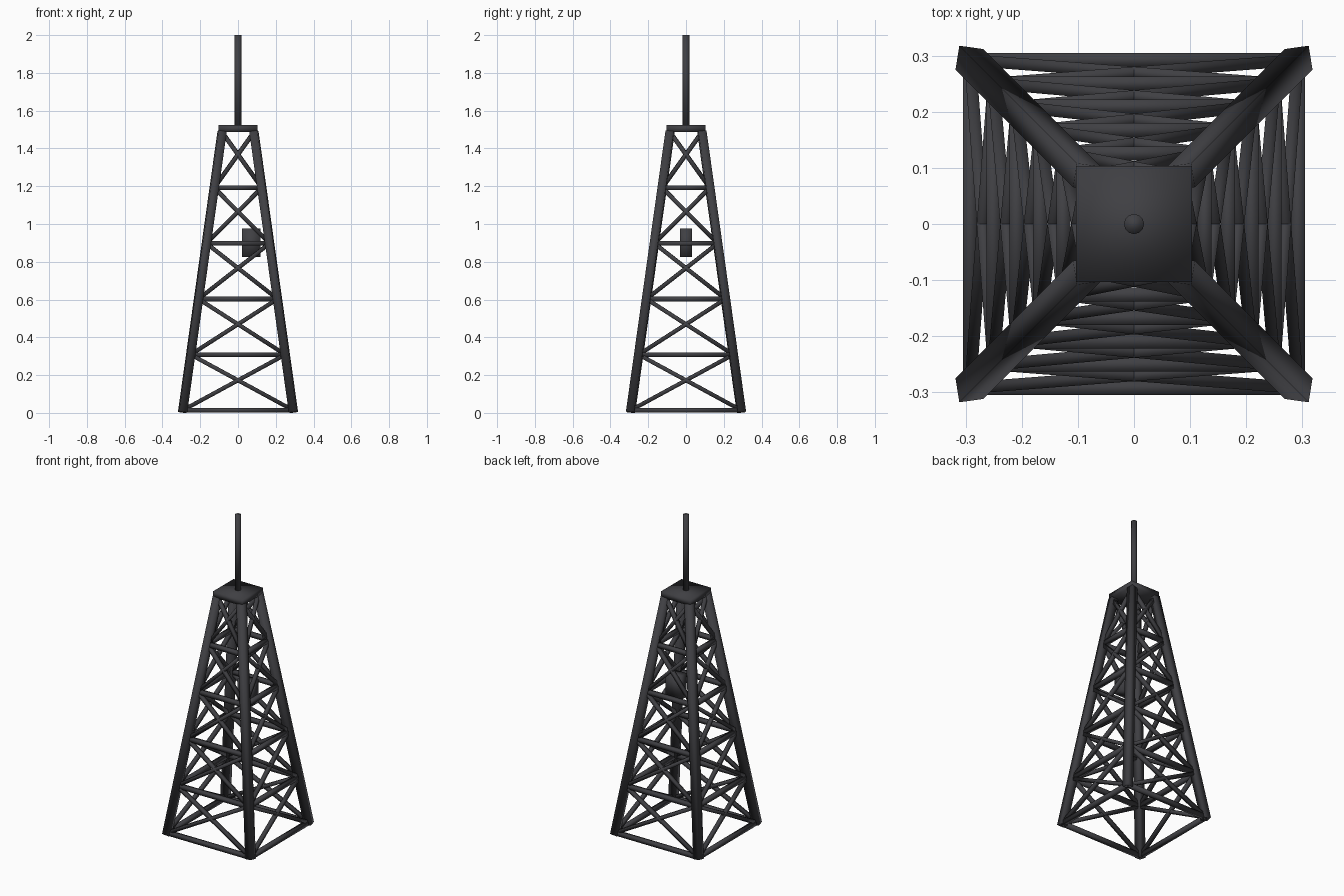
import bpy, bmesh, math
from mathutils import Vector, Matrix

if "Cube" in bpy.data.objects:
    bpy.data.objects.remove(bpy.data.objects["Cube"])

steel = bpy.data.materials.new("dark steel")
steel.diffuse_color = (0.05, 0.05, 0.056, 1)
steel.use_nodes = True
steel.node_tree.nodes["Principled BSDF"].inputs["Base Color"].default_value = steel.diffuse_color


def finish(name, bm):
    bmesh.ops.recalc_face_normals(bm, faces=bm.faces)
    for f in bm.faces:
        f.smooth = True
    me = bpy.data.meshes.new(name)
    bm.to_mesh(me)
    bm.free()
    me.materials.append(steel)
    ob = bpy.data.objects.new(name, me)
    bpy.context.collection.objects.link(ob)
    return ob


def beam(bm, a, b, size, twist=0.0):
    """Square bar from a to b."""
    a, b = Vector(a), Vector(b)
    d = (b - a).normalized()
    ref = Vector((0, 0, 1)) if abs(d.z) < 0.95 else Vector((0, 1, 0))
    v = (ref - d * ref.dot(d)).normalized()
    u = v.cross(d)
    rot = Matrix((u, v, d)).transposed().to_4x4()
    m = (Matrix.Translation((a + b) / 2) @ rot @ Matrix.Rotation(twist, 4, 'Z')
         @ Matrix.Diagonal((size, size, (b - a).length, 1)))
    bmesh.ops.create_cube(bm, size=1, matrix=m)


def box(name, centre, size):
    bm = bmesh.new()
    bmesh.ops.create_cube(bm, size=1, matrix=Matrix.Translation(centre)
                          @ Matrix.Diagonal((*size, 1)))
    return finish(name, bm)


TOP = 1.49


def half(z):
    """Distance of the leg axis from the centre at height z."""
    return 0.294 + (0.084 - 0.294) * z / TOP


def corner(i, z):
    sx, sy = [(-1, -1), (1, -1), (1, 1), (-1, 1)][i % 4]
    return Vector((sx * half(z), sy * half(z), z))


# four tapering legs
for i in range(4):
    bm = bmesh.new()
    sign = 1 if i % 2 == 0 else -1
    beam(bm, corner(i, 0.004), corner(i, TOP), 0.0435, sign * math.radians(8))
    finish(f"leg_{i + 1}", bm)

# lattice: horizontal rails and crossed braces on each side
levels = [0.014 + 0.2945 * k for k in range(6)]
rails, braces = bmesh.new(), bmesh.new()
for i in range(4):
    for z0, z1 in zip(levels, levels[1:]):
        beam(rails, corner(i, z0), corner(i + 1, z0), 0.025)
        beam(braces, corner(i, z0), corner(i + 1, z1), 0.021)
        beam(braces, corner(i + 1, z0), corner(i, z1), 0.021)
finish("horizontal_rails", rails)
finish("cross_braces", braces)

# top platform and equipment box
box("top_platform", (0, 0, 1.505), (0.206, 0.206, 0.038))
box("equipment_box", (0.07, 0, 0.9), (0.1, 0.066, 0.15))

# antenna mast
bm = bmesh.new()
bmesh.ops.create_cone(bm, cap_ends=True, segments=12, radius1=0.018, radius2=0.018,
                      depth=0.49, matrix=Matrix.Translation((0, 0, 1.755)))
finish("antenna_mast", bm)
